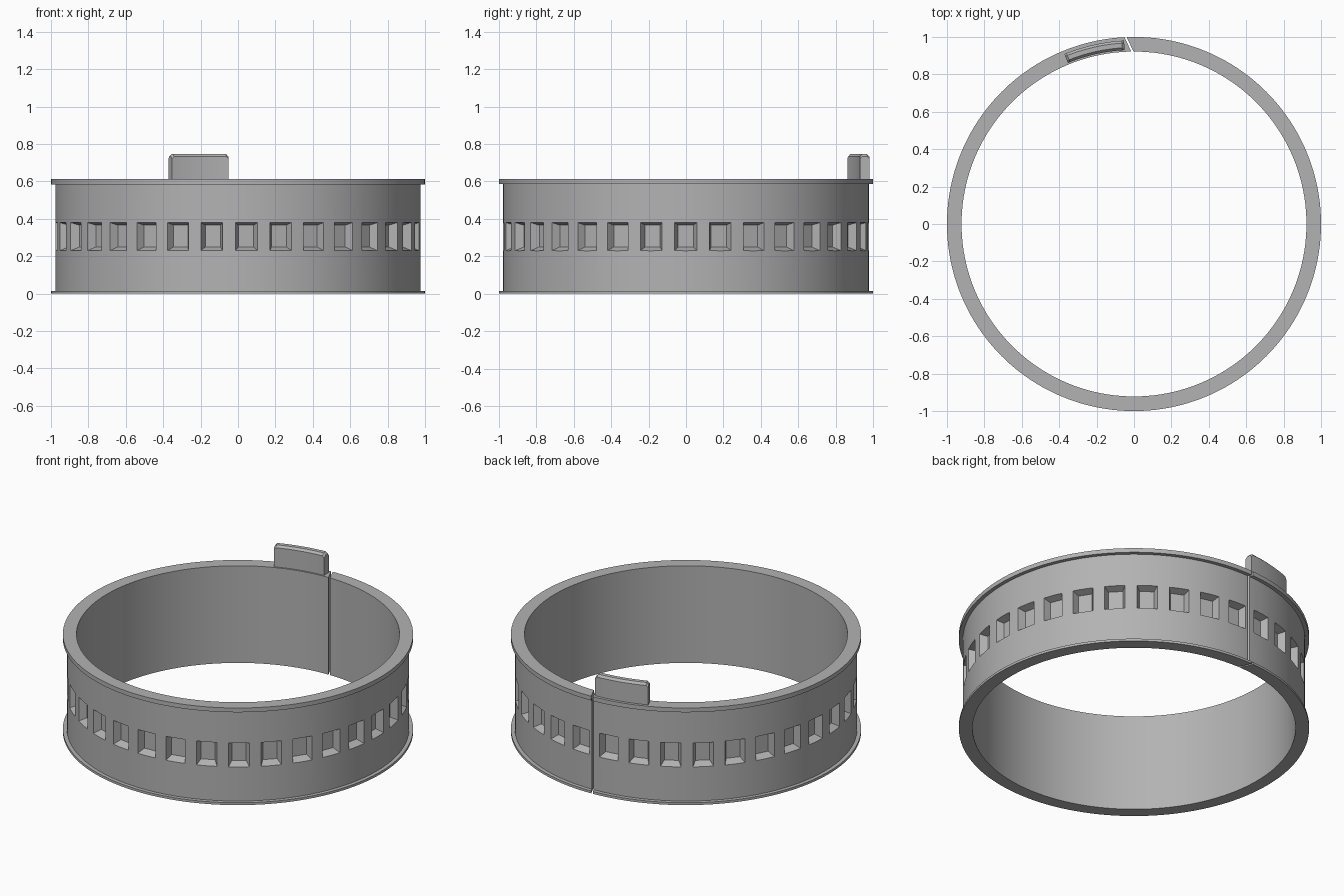
import bpy, bmesh
from math import sin, cos, pi, radians
from mathutils import Matrix

if "Cube" in bpy.data.objects:
    bpy.data.objects.remove(bpy.data.objects["Cube"])

grey = bpy.data.materials.new("plain grey")
grey.use_nodes = True
COLOUR = (0.45, 0.45, 0.45, 1)
grey.diffuse_color = COLOUR
grey.node_tree.nodes["Principled BSDF"].inputs["Base Color"].default_value = COLOUR

R_FLANGE, R_WALL, R_BORE = 1.0, 0.977, 0.922
HEIGHT = 0.612


def make_object(name, bm):
    bmesh.ops.recalc_face_normals(bm, faces=bm.faces)
    mesh = bpy.data.meshes.new(name)
    bm.to_mesh(mesh)
    bm.free()
    mesh.materials.append(grey)
    obj = bpy.data.objects.new(name, mesh)
    bpy.context.collection.objects.link(obj)
    return obj


def smooth(obj):
    bpy.ops.object.select_all(action='DESELECT')
    obj.select_set(True)
    bpy.context.view_layer.objects.active = obj
    bpy.ops.object.shade_smooth_by_angle(angle=radians(25))


def loft(bm, sections, closed):
    """Skin equal-length loops of points; cap the ends unless closed."""
    loops = [[bm.verts.new(p) for p in s] for s in sections]
    n = len(loops[0])
    for i in range(len(loops) if closed else len(loops) - 1):
        a, b = loops[i], loops[(i + 1) % len(loops)]
        for j in range(n):
            k = (j + 1) % n
            bm.faces.new((a[j], a[k], b[k], b[j]))
    if not closed:
        bm.faces.new(loops[0])
        bm.faces.new(loops[-1])


def polar(r, a, z):
    """Point at angle a, measured from the front towards +x."""
    return (r * sin(a), -r * cos(a), z)


# Band: flanged profile swept round the axis
profile = [(R_BORE, 0), (R_FLANGE, 0), (R_FLANGE, 0.015), (R_WALL, 0.015),
           (R_WALL, 0.585), (R_FLANGE, 0.585), (R_FLANGE, HEIGHT), (R_BORE, HEIGHT)]
bm = bmesh.new()
SEG = 160
loft(bm, [[polar(r, 2 * pi * i / SEG, z) for r, z in profile] for i in range(SEG)], True)
band = make_object("band", bm)

# Cutter for the row of tapered pockets
COUNT = 33
bm = bmesh.new()
for i in range(COUNT):
    spin = Matrix.Rotation(0.046 + 2 * pi * i / COUNT, 4, 'Z')
    sections = []
    for r, half, low, high in ((0.932, 0.041, 0.25, 0.366), (1.0, 0.0695, 0.219, 0.388)):
        corners = ((-half, low), (half, low), (half, high), (-half, high))
        sections.append([spin @ Matrix.Translation((x, -r, z)).translation for x, z in corners])
    loft(bm, sections, False)
pockets = make_object("pocket_cutter", bm)

# Cutter for the slanted slit at the back
bm = bmesh.new()
outline = [(-0.070, 1.04), (-0.058, 1.04), (0.012, 0.89), (0.0, 0.89)]
loft(bm, [[(x, y, z) for x, y in outline] for z in (-0.1, 0.8)], False)
slit = make_object("slit_cutter", bm)

for cutter in (pockets, slit):
    cutter.hide_render = True
    mod = band.modifiers.new(cutter.name, 'BOOLEAN')
    mod.operation = 'DIFFERENCE'
    mod.solver = 'EXACT'
    mod.object = cutter
bpy.context.view_layer.update()
cut = bpy.data.meshes.new_from_object(band.evaluated_get(bpy.context.evaluated_depsgraph_get()))
band.modifiers.clear()
band.data = cut
for cutter in (pockets, slit):
    bpy.data.objects.remove(cutter)
smooth(band)

# Tab: curved block with a chamfered top, standing on the rim beside the slit
START, END, STEPS, CH = pi + radians(3.1), pi + radians(22.3), 16, 0.013
R_IN, R_OUT, TOP = 0.931, 0.982, 0.746


def tab_section(a, top):
    return [polar(r, a, z) for r, z in (
        (R_IN, HEIGHT - 0.01), (R_OUT, HEIGHT - 0.01), (R_OUT, top - CH),
        (R_OUT - CH, top), (R_IN + CH, top), (R_IN, top - CH))]


bm = bmesh.new()
angles = [START + CH + (END - START - 2 * CH) * i / STEPS for i in range(STEPS + 1)]
loft(bm, [tab_section(START, TOP - CH)] + [tab_section(a, TOP) for a in angles]
     + [tab_section(END, TOP - CH)], False)
tab = make_object("tab", bm)
smooth(tab)
